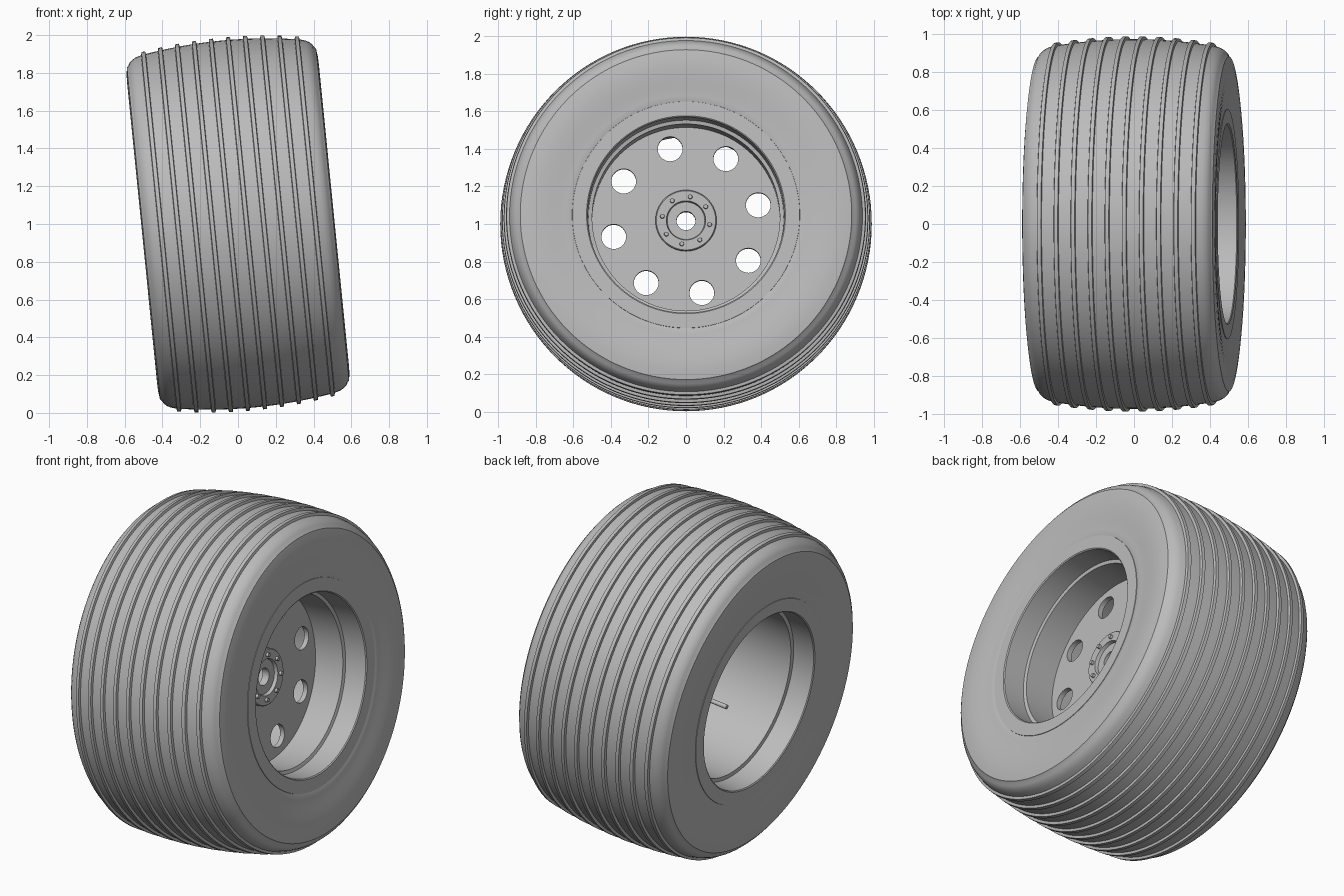
import bpy, bmesh, math
from mathutils import Matrix, Vector

cube = bpy.data.objects.get("Cube")
if cube:
    bpy.data.objects.remove(cube, do_unlink=True)

# One flat grey for everything
grey = bpy.data.materials.new("plain_grey")
grey.use_nodes = True
colour = (0.5, 0.5, 0.5, 1)
grey.diffuse_color = colour
grey.node_tree.nodes["Principled BSDF"].inputs["Base Color"].default_value = colour

# Wheel axis: local z points to +x and leans up a little
TILT = math.radians(5.7)
PLACE = Matrix.Translation((0, 0, 1)) @ Matrix.Rotation(math.pi / 2 - TILT, 4, 'Y')


def finish(obj, angle=30):
    obj.matrix_world = PLACE
    bpy.ops.object.select_all(action='DESELECT')
    obj.select_set(True)
    bpy.context.view_layer.objects.active = obj
    bpy.ops.object.shade_smooth_by_angle(angle=math.radians(angle))


def mesh_object(name, bm):
    bmesh.ops.recalc_face_normals(bm, faces=bm.faces)
    mesh = bpy.data.meshes.new(name)
    bm.to_mesh(mesh)
    bm.free()
    mesh.materials.append(grey)
    obj = bpy.data.objects.new(name, mesh)
    bpy.context.collection.objects.link(obj)
    finish(obj)
    return obj


def lathe(name, profile, steps=128):
    """Spin a closed (radius, height) outline around the wheel axis."""
    bm = bmesh.new()
    verts = [bm.verts.new((r, 0, u)) for r, u in profile]
    edges = [bm.edges.new((v, verts[i - 1])) for i, v in enumerate(verts)]
    bmesh.ops.spin(bm, geom=verts + edges, axis=(0, 0, 1), cent=(0, 0, 0),
                   angle=2 * math.pi, steps=steps, use_merge=True)
    bmesh.ops.remove_doubles(bm, verts=bm.verts, dist=1e-5)
    return mesh_object(name, bm)


def mirrored(half):
    return half + [(r, -u) for r, u in reversed(half)]


def ring_point(radius, degrees):
    a = math.radians(degrees + 90)
    return radius * math.cos(a), radius * math.sin(a)


# Tyre: rounded sidewalls and a crowned tread with ten raised ribs
RIBS, PITCH, RIB_HEIGHT = 10, 0.0908, 0.015


def crown(u):
    return 0.975 - 0.196 * u * u


tread = []
for i in range(RIBS):
    u = (i - (RIBS - 1) / 2) * PITCH
    for du, dr in ((-0.013, 0), (-0.010, RIB_HEIGHT), (0.010, RIB_HEIGHT), (0.013, 0)):
        tread.append((crown(u + du) + dr, u + du))
    if i < RIBS - 1:
        tread.append((crown(u + PITCH / 2), u + PITCH / 2))
side = [(0.56, 0.47), (0.60, 0.494), (0.64, 0.495), (0.68, 0.499), (0.72, 0.504),
        (0.76, 0.508), (0.80, 0.51), (0.84, 0.509), (0.883, 0.503),
        (0.889, 0.496), (0.905, 0.487), (0.92, 0.472), (0.931, 0.452)]
lower = [(r, -u) for r, u in side]
lathe("tyre", lower + tread + side[::-1])

# Rim: hollow barrel with a stepped lip and flat flange on both sides
lathe("rim_barrel", mirrored([(0.57, 0.40), (0.57, 0.47), (0.608, 0.49), (0.606, 0.497),
                              (0.53, 0.497), (0.524, 0.492), (0.52, 0.36), (0.50, 0.355)])
      )

# Wheel disc with eight round holes, filled from flat outlines
DISC_U, DISC_HALF = 0.155, 0.015
curve = bpy.data.curves.new("wheel_disc", 'CURVE')
curve.dimensions = '2D'
curve.fill_mode = 'BOTH'
curve.extrude = DISC_HALF


def outline(cx, cy, radius, count):
    spline = curve.splines.new('POLY')
    spline.points.add(count - 1)
    for k, p in enumerate(spline.points):
        a = 2 * math.pi * k / count
        p.co = (cx + radius * math.cos(a), cy + radius * math.sin(a), 0, 1)
    spline.use_cyclic_u = True


outline(0, 0, 0.505, 128)
outline(0, 0, 0.08, 48)
for k in range(8):
    outline(*ring_point(0.394, 12.4 + 45 * k), 0.066, 32)
disc = bpy.data.objects.new("wheel_disc", curve)
bpy.context.collection.objects.link(disc)
bpy.ops.object.select_all(action='DESELECT')
disc.select_set(True)
bpy.context.view_layer.objects.active = disc
bpy.ops.object.convert(target='MESH')
disc = bpy.context.object
disc.data.materials.clear()
disc.data.materials.append(grey)
disc.data.transform(Matrix.Translation((0, 0, DISC_U)))
finish(disc)

# Hub plate with a recessed centre and an axle hole
lathe("hub_plate", [(0.05, 0.13), (0.05, 0.175), (0.1, 0.175), (0.105, 0.195),
                    (0.158, 0.195), (0.163, 0.19), (0.163, 0.13)], 64)

# Ring of hub bolts, and a slim pin behind the hub
bm = bmesh.new()
for k in range(8):
    x, y = ring_point(0.128, -10 + 45 * k)
    bmesh.ops.create_cone(bm, cap_ends=True, segments=12, radius1=0.014, radius2=0.011,
                          depth=0.03, matrix=Matrix.Translation((x, y, 0.195)))
mesh_object("hub_bolts", bm)

bm = bmesh.new()
x, y = ring_point(0.128, -100)
bmesh.ops.create_cone(bm, cap_ends=True, segments=16, radius1=0.013, radius2=0.013,
                      depth=0.42, matrix=Matrix.Translation((x, y, -0.065)))
mesh_object("rear_pin", bm)
